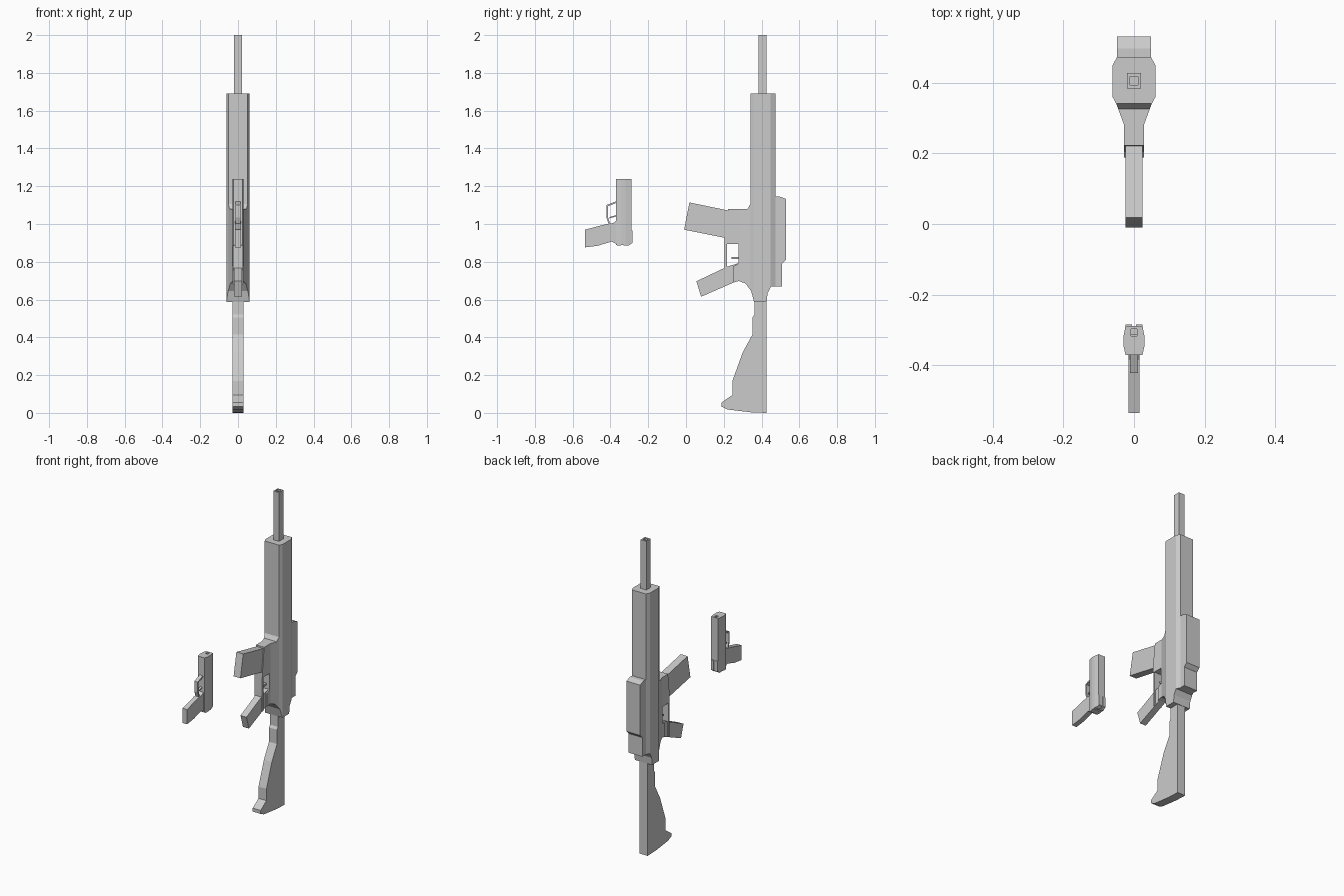
import bpy, bmesh

if "Cube" in bpy.data.objects:
    bpy.data.objects.remove(bpy.data.objects["Cube"])


def prism(name, pts, axis, lo, hi):
    """Extrude a profile: axis 'x' takes (y, z) points, axis 'z' takes (x, y) points."""
    bm = bmesh.new()
    place = (lambda p, t: (t, p[0], p[1])) if axis == 'x' else (lambda p, t: (p[0], p[1], t))
    face = bm.faces.new([bm.verts.new(place(p, lo)) for p in pts])
    new = bmesh.ops.extrude_face_region(bm, geom=[face])['geom']
    step = (hi - lo, 0, 0) if axis == 'x' else (0, 0, hi - lo)
    bmesh.ops.translate(bm, vec=step, verts=[v for v in new if isinstance(v, bmesh.types.BMVert)])
    bmesh.ops.recalc_face_normals(bm, faces=bm.faces)
    mesh = bpy.data.meshes.new(name)
    bm.to_mesh(mesh)
    bm.free()
    obj = bpy.data.objects.new(name, mesh)
    bpy.context.collection.objects.link(obj)
    return obj


def side(name, pts, half):
    return prism(name, pts, 'x', -half, half)


def box(name, half, y0, y1, z0, z1):
    return side(name, [(y0, z0), (y1, z0), (y1, z1), (y0, z1)], half)


def mirrored(half_pts):
    return half_pts + [(-x, y) for x, y in reversed(half_pts)]


def combine(obj, other, operation):
    mod = obj.modifiers.new(operation.lower(), 'BOOLEAN')
    mod.operation, mod.object, mod.solver = operation, other, 'EXACT'
    bpy.context.view_layer.objects.active = obj
    bpy.ops.object.modifier_apply(modifier=mod.name)
    bpy.data.objects.remove(other)


# Long rifle body: faceted section trimmed by its side outline
body = prism("rifle_body", mirrored([(.029, .15), (.029, .283), (.05, .34), (.061, .36),
                                     (.061, .448), (.048, .473)]), 'z', .55, 1.69)
outline = side("body_outline", [
    (.341, 1.75), (.341, 1.105), (.325, 1.08), (.222, 1.08), (.205, .935), (.205, .893),
    (.277, .893), (.277, .79), (.25, .775), (.25, .69), (.28, .698), (.315, .685),
    (.345, .645), (.36, .588), (.427, .588), (.432, .635), (.45, .668), (.52, .668), (.52, 1.75)], .2)
combine(body, outline, 'INTERSECT')

# Barrel with a square bore
barrel = box("rifle_barrel", .02, .383, .427, 1.66, 2.0)
combine(barrel, box("bore", .012, .393, .417, 1.9, 2.05), 'DIFFERENCE')

# Rear block
side("rear_block", [(.46, .668), (.508, .668), (.508, .79), (.53, .812), (.53, 1.132),
                    (.497, 1.145), (.46, 1.145)], .048)

# Magazine, grip, guard and trigger
side("magazine", [(.018, 1.114), (-.01, .97), (.23, .922), (.25, 1.066)], .024)
side("rifle_grip", [(.055, .697), (.08, .615), (.27, .698), (.31, .7), (.31, .79),
                    (.27, .79), (.22, .775)], .021)
box("rifle_trigger_guard", .027, .205, .216, .677, .935)
box("rifle_trigger", .008, .24, .3, .815, .826)

# Shoulder stock
side("stock", [(.362, .6), (.362, .52), (.352, .505), (.352, .415), (.3, .32), (.246, .17),
               (.246, .095), (.188, .055), (.188, .033), (.22, .018), (.345, .003),
               (.425, 0), (.425, .6)], .028)

# Pistol slide: faceted section trimmed at the rear
slide = prism("pistol_slide", mirrored([(.024, -.37), (.03, -.343), (.03, -.32), (.024, -.288)]),
              'z', .85, 1.237)
combine(slide, side("slide_outline", [(-.4, 1.3), (-.4, .905), (-.36, .885), (-.308, .893),
                                      (-.27, .9), (-.27, 1.3)], .2), 'INTERSECT')
combine(slide, box("bore", .009, -.317, -.297, 1.15, 1.3), 'DIFFERENCE')
box("front_sight", .014, -.315, -.293, 1.2, 1.214).location.y = .002
for x in (-.015, .015):
    side("rear_sight", [(-.33, .887), (-.305, .885), (-.284, .9), (-.284, .965),
                        (-.33, .965)], .009).location.x = x

# Pistol grip
side("pistol_grip", [(-.355, .887), (-.393, .907), (-.467, .885), (-.535, .876), (-.535, .97),
                     (-.42, 1.0), (-.385, 1.005), (-.365, 1.02), (-.345, 1.02)], .016)

# Pistol trigger guard and trigger
side("pistol_trigger_guard", [(-.36, 1.124), (-.422, 1.1), (-.422, 1.035), (-.408, .995),
                              (-.4, .995), (-.413, 1.037), (-.413, 1.094), (-.36, 1.115)], .012)
side("pistol_trigger", [(-.405, 1.03), (-.36, 1.042), (-.36, 1.05), (-.405, 1.037)], .006)
